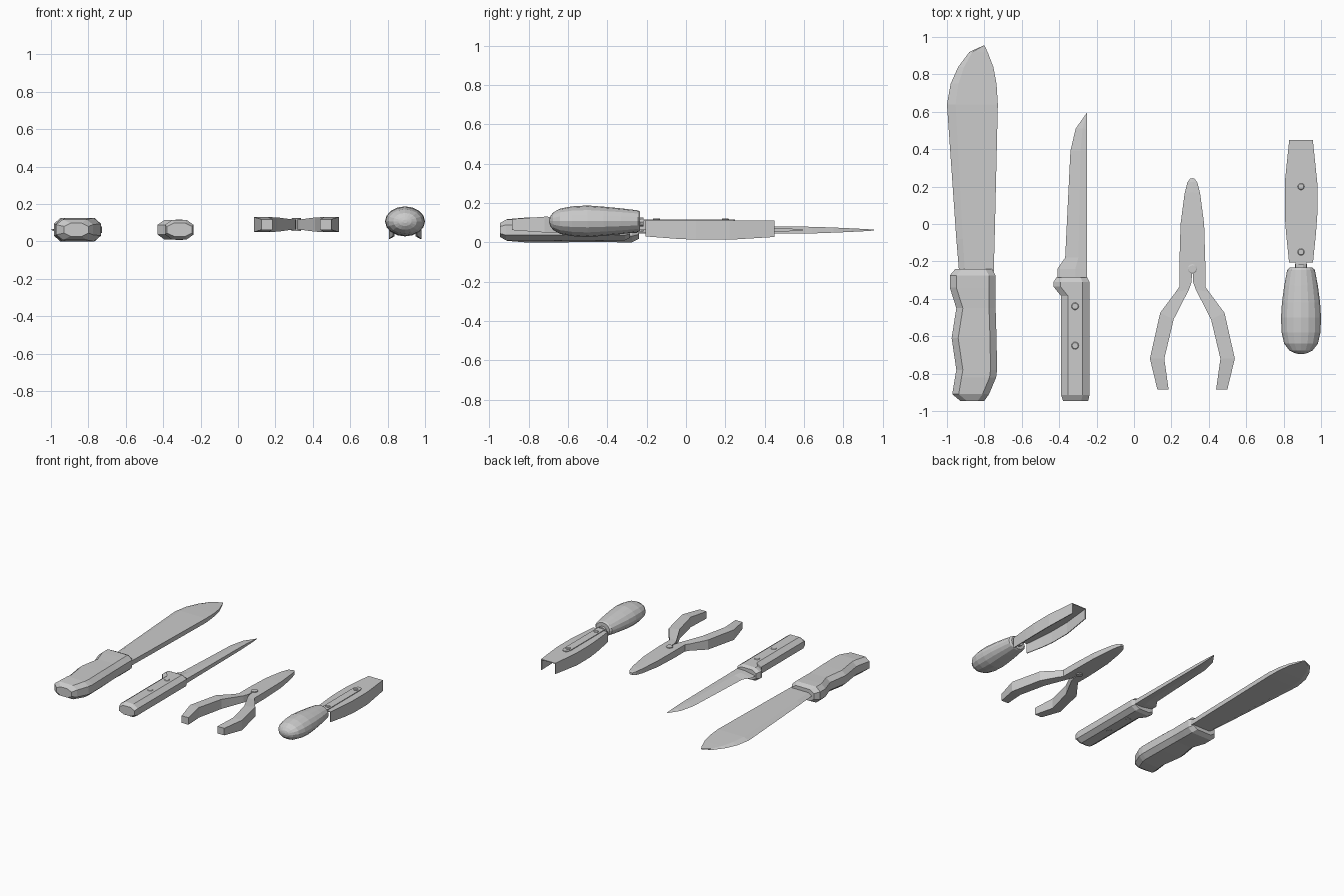
import bpy, bmesh
from math import cos, sin, pi


def loft(name, rings):
    """Skin a list of equal-length point rings and cap both ends."""
    bm = bmesh.new()
    vs = [[bm.verts.new(p) for p in r] for r in rings]
    n = len(rings[0])
    for a, b in zip(vs, vs[1:]):
        for i in range(n):
            j = (i + 1) % n
            bm.faces.new((a[i], a[j], b[j], b[i]))
    bm.faces.new(vs[0][::-1])
    bm.faces.new(vs[-1])
    bmesh.ops.remove_doubles(bm, verts=bm.verts, dist=1e-5)
    bmesh.ops.recalc_face_normals(bm, faces=bm.faces)
    me = bpy.data.meshes.new(name)
    bm.to_mesh(me)
    bm.free()
    ob = bpy.data.objects.new(name, me)
    bpy.context.collection.objects.link(ob)
    return ob


def grip(name, stations, zc, c):
    """Octagonal handle from (y, x_left, x_right, half_height) stations."""
    rings = []
    for y, a, b, h in stations:
        k = h * 0.5
        rings.append([(a, y, zc - k), (a + c, y, zc - h), (b - c, y, zc - h), (b, y, zc - k),
                      (b, y, zc + k), (b - c, y, zc + h), (a + c, y, zc + h), (a, y, zc + k)])
    return loft(name, rings)


def blade(name, stations, zc, bevel):
    """Knife blade, sharp on the left: (y, x_edge, x_spine, half_thickness)."""
    rings = []
    for y, a, b, h in stations:
        m = a + (b - a) * bevel
        rings.append([(a, y, zc), (m, y, zc - h), (b, y, zc - h), (b, y, zc + h), (m, y, zc + h)])
    return loft(name, rings)


def disc(name, x, y, z0, z1, r, n=12):
    ring = [(r * cos(2 * pi * i / n), r * sin(2 * pi * i / n)) for i in range(n)]
    return loft(name, [[(x + u * s, y + v * s, z) for u, v in ring]
                       for z, s in ((z0, 1), (z1 - 0.003, 1), (z1, 0.8))])


# Machete
blade("machete_blade", [
    (-0.26, -0.935, -0.75, 0.018), (-0.08, -0.95, -0.745, 0.018), (0.64, -1.0, -0.728, 0.017),
    (0.75, -0.98, -0.735, 0.013), (0.84, -0.94, -0.752, 0.009), (0.92, -0.88, -0.783, 0.005),
    (0.955, -0.803, -0.80, 0.002)], 0.062, 0.17)
grip("machete_handle", [
    (-0.24, -0.955, -0.76, 0.045), (-0.275, -0.985, -0.74, 0.0625), (-0.34, -0.985, -0.74, 0.0625),
    (-0.45, -0.95, -0.74, 0.06), (-0.61, -0.975, -0.735, 0.0625), (-0.78, -0.95, -0.732, 0.0625),
    (-0.82, -0.957, -0.737, 0.0625), (-0.91, -0.972, -0.775, 0.055),
    (-0.945, -0.93, -0.80, 0.035)], 0.0625, 0.035)

# Kitchen knife
blade("knife_blade", [
    (-0.30, -0.41, -0.25, 0.017), (-0.24, -0.41, -0.25, 0.017), (-0.18, -0.368, -0.25, 0.016),
    (0.39, -0.34, -0.25, 0.012), (0.51, -0.312, -0.25, 0.008),
    (0.595, -0.252, -0.25, 0.002)], 0.063, 0.6)
grip("knife_handle", [
    (-0.285, -0.415, -0.25, 0.04), (-0.31, -0.43, -0.238, 0.0525), (-0.335, -0.43, -0.238, 0.0525),
    (-0.385, -0.39, -0.238, 0.0525), (-0.915, -0.39, -0.238, 0.0525),
    (-0.945, -0.38, -0.245, 0.035)], 0.0625, 0.037)
for i, y in enumerate((-0.44, -0.65)):
    disc(f"knife_rivet_{i}", -0.315, y, 0.007, 0.118, 0.02)

# Shears: one lofted half, mirrored about the pivot line
CX, CZ = 0.312, 0.09
half = [(0, 0.245, -0.012, 0.242, 0.008), (0, 0.225, -0.027, 0.222, 0.013),
        (0, 0.17, -0.042, 0.16, 0.018), (0, 0, -0.063, 0, 0.024),
        (0, -0.2, -0.069, -0.2, 0.027), (-0.004, -0.31, -0.069, -0.335, 0.027),
        (-0.018, -0.35, -0.09, -0.365, 0.027), (-0.10, -0.51, -0.172, -0.475, 0.038),
        (-0.15, -0.72, -0.227, -0.72, 0.04), (-0.127, -0.885, -0.187, -0.885, 0.028)]
for side, s in (("left", 1), ("right", -1)):
    loft(f"shears_{side}_half", [[(CX + s * a, ay, CZ - h), (CX + s * b, by, CZ - h),
                                  (CX + s * b, by, CZ + h), (CX + s * a, ay, CZ + h)]
                                 for a, ay, b, by, h in half])
disc("shears_pivot", CX, -0.24, 0.055, 0.126, 0.025)

# Scraper: faceted oval handle
SX = 0.893
loft("scraper_handle", [
    [(SX + r * cos(2 * pi * i / 16), y, 0.107 + r * 0.75 * k * sin(2 * pi * i / 16)) for i in range(16)]
    for y, r, k in ((-0.233, 0.06, 1.1), (-0.245, 0.074, 1), (-0.33, 0.09, 0.97), (-0.42, 0.102, 0.97),
                    (-0.50, 0.107, 1), (-0.58, 0.104, 0.97), (-0.64, 0.09, 0.95),
                    (-0.675, 0.063, 0.95), (-0.69, 0.035, 0.95), (-0.695, 0.012, 1))])

# Scraper: folded sheet channel, open underneath
T = 0.006
rings = []
for y, w, zb in ((-0.205, 0.064, 0.03), (-0.05, 0.08, 0.018), (0.05, 0.087, 0.013),
                 (0.22, 0.087, 0.013), (0.45, 0.063, 0.027)):
    outer = [(-w, zb), (-w, 0.112), (w, 0.112), (w, zb)]
    inner = [(w - T, zb), (w - T, 0.112 - T), (T - w, 0.112 - T), (T - w, zb)]
    rings.append([(SX + u, y, z) for u, z in outer + inner])
loft("scraper_channel", rings)

# Scraper: tang strip, neck collar and rivets
loft("scraper_tang", [[(SX - w, y, 0.108), (SX + w, y, 0.108), (SX + w, y, 0.117), (SX - w, y, 0.117)]
                      for y, w in ((-0.24, 0.03), (0.215, 0.03), (0.24, 0.022), (0.25, 0.01))])
loft("scraper_neck", [[(SX + 0.033 * cos(pi * i / 5), y, 0.103 + 0.025 * sin(pi * i / 5)) for i in range(10)]
                      for y in (-0.25, -0.215)])
for i, y in enumerate((-0.15, 0.2)):
    disc(f"scraper_rivet_{i}", SX, y, 0.105, 0.122, 0.018)
